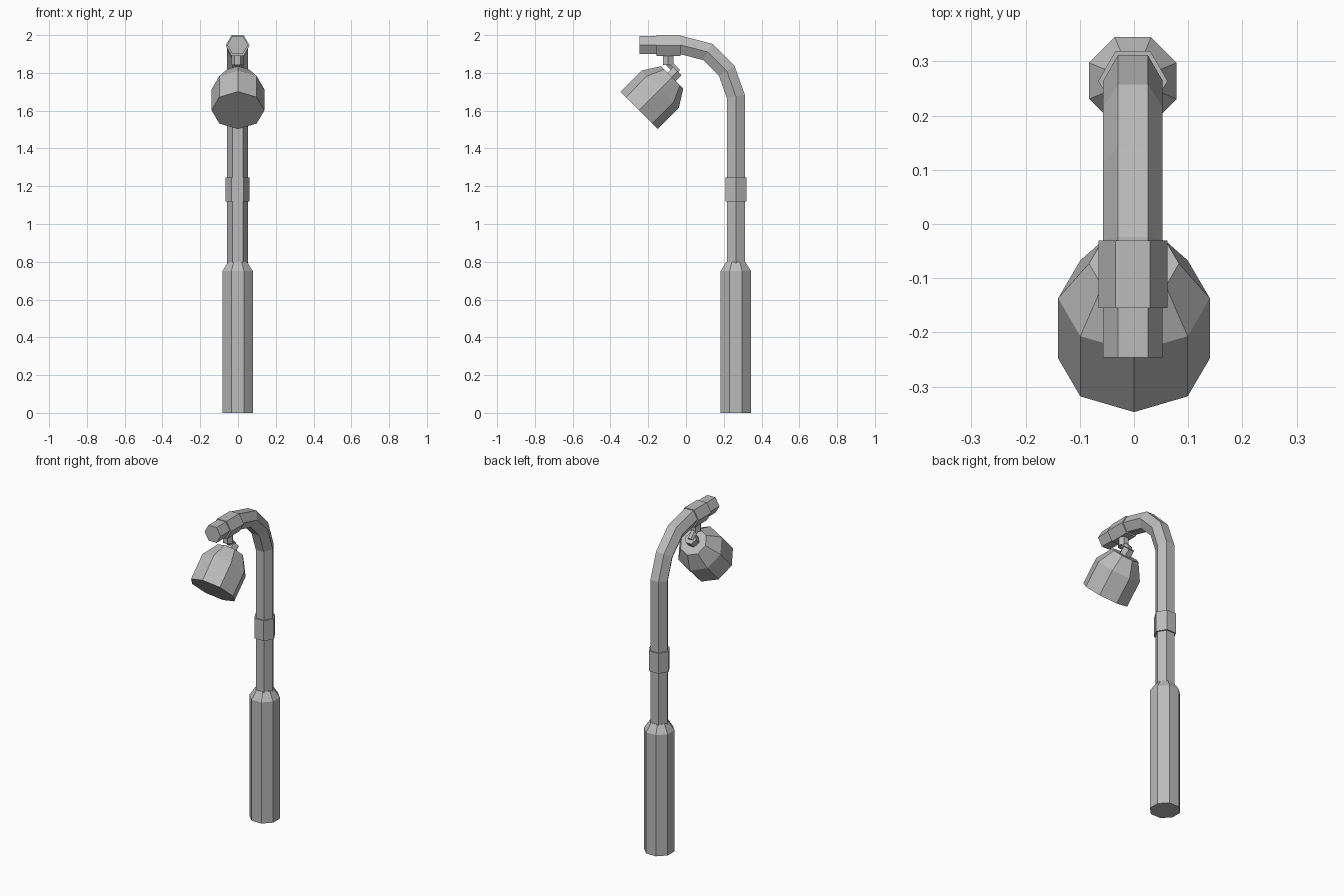
import bpy, bmesh, math
from mathutils import Vector

if "Cube" in bpy.data.objects:
    bpy.data.objects.remove(bpy.data.objects["Cube"])

grey = bpy.data.materials.new("grey metal")
grey.diffuse_color = (0.5, 0.5, 0.5, 1)
grey.use_nodes = True
grey.node_tree.nodes["Principled BSDF"].inputs["Base Color"].default_value = grey.diffuse_color


def loft(name, path, radii, sides, x=0.0, phase=0.0):
    """Faceted tube along (y, z) points, mitred at bends and capped at both ends."""
    pts = [Vector((x, y, z)) for y, z in path]
    bm = bmesh.new()
    rings = []
    for i, p in enumerate(pts):
        d_in = (p - pts[max(i - 1, 0)]).normalized()
        d_out = (pts[min(i + 1, len(pts) - 1)] - p).normalized()
        t = (d_in + d_out).normalized()
        stretch = 1 / t.dot(d_in if i else d_out)
        v = t.cross(Vector((1, 0, 0))) * stretch
        ring = []
        for k in range(sides):
            a = phase + 2 * math.pi * k / sides
            ring.append(bm.verts.new(p + radii[i] * (Vector((math.cos(a), 0, 0)) + v * math.sin(a))))
        rings.append(ring)
    for a, b in zip(rings, rings[1:]):
        for k in range(sides):
            n = (k + 1) % sides
            bm.faces.new((a[k], a[n], b[n], b[k]))
    bm.faces.new(rings[0])
    bm.faces.new(rings[-1])
    bmesh.ops.recalc_face_normals(bm, faces=bm.faces)
    mesh = bpy.data.meshes.new(name)
    bm.to_mesh(mesh)
    bm.free()
    mesh.materials.append(grey)
    obj = bpy.data.objects.new(name, mesh)
    bpy.context.collection.objects.link(obj)
    return obj


PX, PY = -0.002, 0.264   # post axis
ARM_Z = 1.945            # arm height

# Thick octagonal base with a tapered top
loft("base_post", [(PY, 0), (PY, 0.75), (PY, 0.80)],
     [0.0875, 0.0875, 0.054], 8, PX, math.pi / 8)

# Hexagonal post bending forward into the arm
loft("post_and_arm",
     [(PY, 0.78), (PY, 1.675), (0.216, 1.81), (0.115, 1.911), (-0.03, ARM_Z + 0.003), (-0.246, ARM_Z + 0.003)],
     [0.055] * 6, 6, PX)

# Collars on the post and on the arm
loft("post_collar", [(PY, 1.12), (PY, 1.245)], [0.064] * 2, 6, PX)
loft("arm_collar", [(-0.03, ARM_Z), (-0.155, ARM_Z)], [0.0635] * 2, 6, PX)

# Hanging stem and angled neck
loft("stem", [(-0.095, 1.91), (-0.095, 1.842)], [0.032] * 2, 6, PX)
loft("neck", [(-0.098, 1.858), (-0.043, 1.803)], [0.02] * 2, 6, PX)

# Knuckle behind the lamp, along the lamp axis
loft("knuckle", [(-0.045, 1.81), (-0.08, 1.775)], [0.036] * 2, 6)

# Octagonal lamp head tilted 45 degrees: cap, shoulder, rim
loft("lamp_head", [(-0.073, 1.777), (-0.137, 1.713), (-0.248, 1.602)],
     [0.083, 0.14, 0.14], 8)
